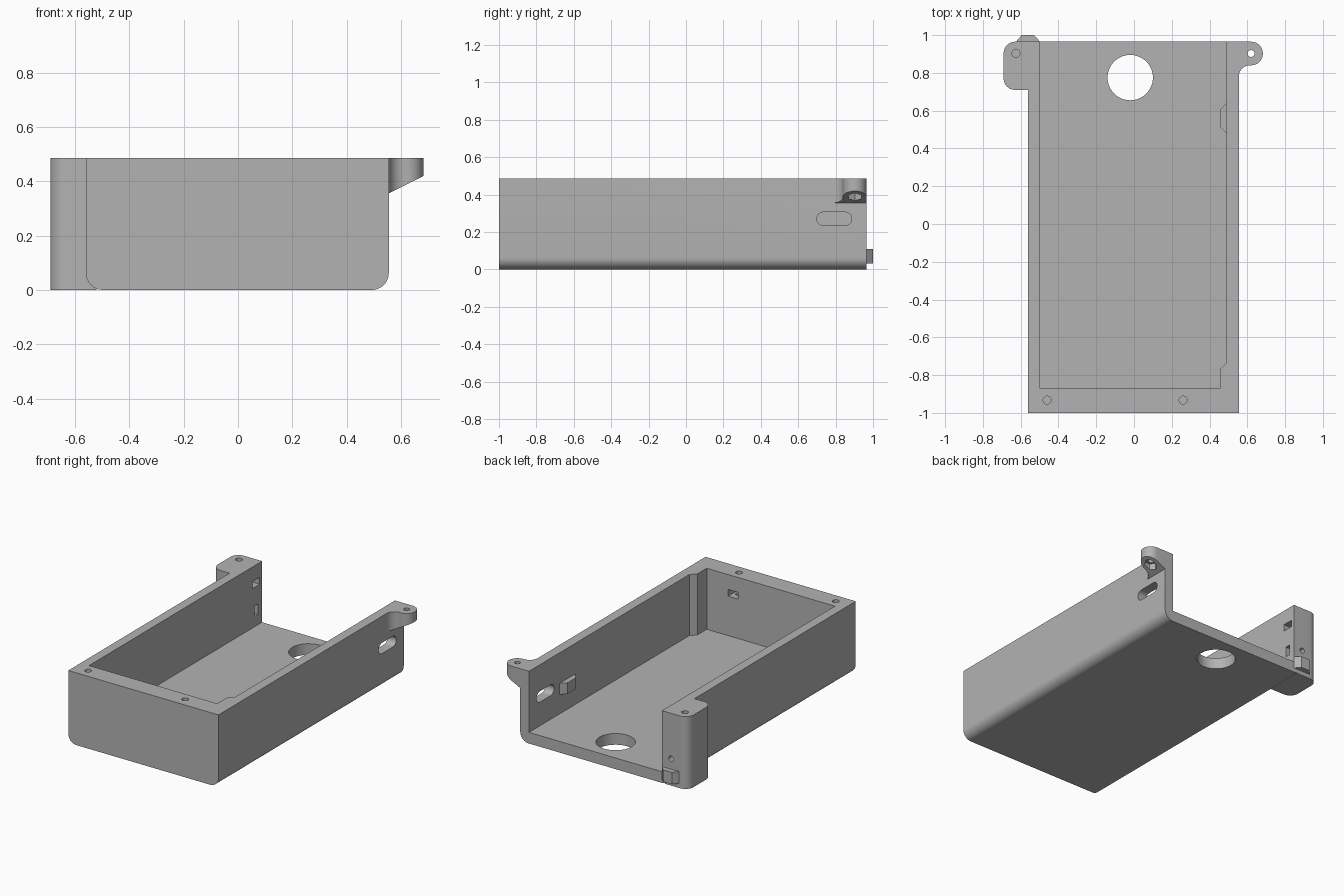
import bpy, bmesh
from math import cos, sin, pi, radians
from mathutils import Vector

default = bpy.data.objects.get("Cube")
if default:
    bpy.data.objects.remove(default)

grey = bpy.data.materials.new("light_grey_plastic")
grey.use_nodes = True
COLOUR = (0.45, 0.45, 0.45, 1)
grey.diffuse_color = COLOUR
grey.node_tree.nodes["Principled BSDF"].inputs["Base Color"].default_value = COLOUR

# Extrusion directions: outline (u, v) plus depth w to a 3D point
AXES = {
    "x": lambda u, v, w: (w, u, v),
    "y": lambda u, v, w: (u, w, v),
    "z": lambda u, v, w: (u, v, w),
}


def prism(name, outline, low, high, axis="z"):
    """Extrude a closed outline between two depths along an axis."""
    bm = bmesh.new()
    place = AXES[axis]
    base = bm.faces.new([bm.verts.new(place(u, v, low)) for u, v in outline])
    grown = bmesh.ops.extrude_face_region(bm, geom=[base])
    moved = [e for e in grown["geom"] if isinstance(e, bmesh.types.BMVert)]
    bmesh.ops.translate(bm, verts=moved, vec=Vector(place(0, 0, high - low)))
    bmesh.ops.recalc_face_normals(bm, faces=bm.faces)
    mesh = bpy.data.meshes.new(name)
    bm.to_mesh(mesh)
    bm.free()
    mesh.materials.append(grey)
    obj = bpy.data.objects.new(name, mesh)
    bpy.context.collection.objects.link(obj)
    return obj


def arc(cx, cy, r, start, end, steps=12):
    angles = [radians(start + (end - start) * i / steps) for i in range(steps + 1)]
    return [(cx + r * cos(a), cy + r * sin(a)) for a in angles]


def circle(cx, cy, r, n=32):
    return [(cx + r * cos(2 * pi * i / n), cy + r * sin(2 * pi * i / n)) for i in range(n)]


def rect(x0, x1, y0, y1):
    return [(x0, y0), (x1, y0), (x1, y1), (x0, y1)]


def combine(target, tool, operation="DIFFERENCE"):
    """Apply a boolean to the target and discard the tool."""
    mod = target.modifiers.new("combine", "BOOLEAN")
    mod.object, mod.operation, mod.solver = tool, operation, "EXACT"
    bpy.ops.object.select_all(action="DESELECT")
    target.select_set(True)
    bpy.context.view_layer.objects.active = target
    bpy.ops.object.modifier_apply(modifier=mod.name)
    bpy.data.objects.remove(tool)


LEFT, RIGHT = 0.555, -0.56
IN_LEFT, IN_RIGHT = 0.49, -0.497
FRONT, BACK, IN_FRONT = -1.0, 0.965, -0.87
TOP, FLOOR, R = 0.485, 0.075, 0.062

# Outer shell with rounded lower edges
shell = [(RIGHT, TOP)] + arc(RIGHT + R, R, R, 180, 270) + arc(LEFT - R, R, R, 270, 360) + [(LEFT, TOP)]
tray = prism("case_tray", shell, FRONT, BACK, "y")

# Cavity, open at the back, leaving a chamfered block in the front left corner
cavity = [(IN_RIGHT, IN_FRONT), (0.455, IN_FRONT), (0.455, -0.77), (IN_LEFT, -0.735),
          (IN_LEFT, BACK + 0.1), (IN_RIGHT, BACK + 0.1)]
combine(tray, prism("cavity", cavity, FLOOR, TOP + 0.1))

# Full-height screw post on the right
post = [(-0.52, 0.71)] + arc(-0.63, 0.77, 0.06, 270, 180) + arc(-0.63, BACK - 0.06, 0.06, 180, 90) + [(-0.52, BACK)]
combine(tray, prism("post", post, 0, TOP), "UNION")

# Rounded screw ear on the left with a sloping underside and a nut pocket
ear_r = 0.0625
ear_y = BACK - ear_r
ear = [(0.53, BACK)] + arc(0.62, ear_y, ear_r, 90, -90, 16) + arc(0.615, 0.78, 0.06, 90, 180) + [(0.53, 0.78)]
ear_obj = prism("ear", ear, 0.3, TOP)
slope = [(0.5, 0.2), (0.8, 0.2), (0.8, 0.4775), (0.5, 0.3275)]
combine(ear_obj, prism("slope", slope, 0.6, 1.1, "y"))
combine(ear_obj, prism("nut_pocket", circle(0.62, ear_y, 0.04, 6), 0.2, 0.415))
combine(ear_obj, prism("ear_hole", circle(0.62, ear_y, 0.018), 0.2, 0.6))
combine(tray, ear_obj, "UNION")

# Cable hole through the floor
combine(tray, prism("cable_hole", circle(-0.02, 0.775, 0.12, 64), -0.1, 0.2))

# Oblong slot through the left wall
slot = arc(0.85, 0.27, 0.036, -90, 90) + arc(0.735, 0.27, 0.036, 90, 270)
combine(tray, prism("oblong_slot", slot, 0.4, 0.7, "x"))

# Blind screw holes from the top
for x, y in ((-0.46, -0.932), (0.26, -0.932), (-0.625, 0.903)):
    combine(tray, prism("screw_hole", circle(x, y, 0.021), 0.28, 0.6))

# Nut slots in the front wall
for x in (-0.455, 0.26):
    combine(tray, prism("nut_slot", rect(x - 0.037, x + 0.037, 0.34, 0.385), -0.97, -0.8, "y"))

# Nut slots through the right wall into the post, and the rear screw hole
combine(tray, prism("upper_nut_slot", rect(0.866, 0.94, 0.34, 0.385), -0.662, -0.4, "x"))
combine(tray, prism("lower_nut_slot", rect(0.885, 0.92, 0.145, 0.215), -0.6, -0.4, "x"))
combine(tray, prism("rear_screw_hole", circle(-0.565, 0.18, 0.018), 0.82, 1.1, "y"))

# Chamfered clip inside the left wall
clip = prism("wall_clip", [(0.495, 0.64), (IN_LEFT, 0.64), (0.455, 0.605), (0.455, 0.515), (IN_LEFT, 0.48), (0.495, 0.48)], 0.205, 0.28)

# Wedge catch on the back, tapered at both ends
catch = prism("rear_catch", [(-0.625, 0.96), (-0.625, BACK), (-0.595, 1.0), (-0.53, 1.0), (-0.497, BACK), (-0.497, 0.96)], 0.03, 0.11)
under = [(0.9, 0.0), (1.1, 0.0), (1.1, 0.18), (0.9, -0.02)]
combine(catch, prism("catch_slope", under, -0.8, -0.3, "x"))

# Smooth curved walls while keeping corners crisp
for obj in (tray, clip, catch):
    bpy.ops.object.select_all(action="DESELECT")
    obj.select_set(True)
    bpy.context.view_layer.objects.active = obj
    bpy.ops.object.shade_smooth_by_angle(angle=radians(30))
